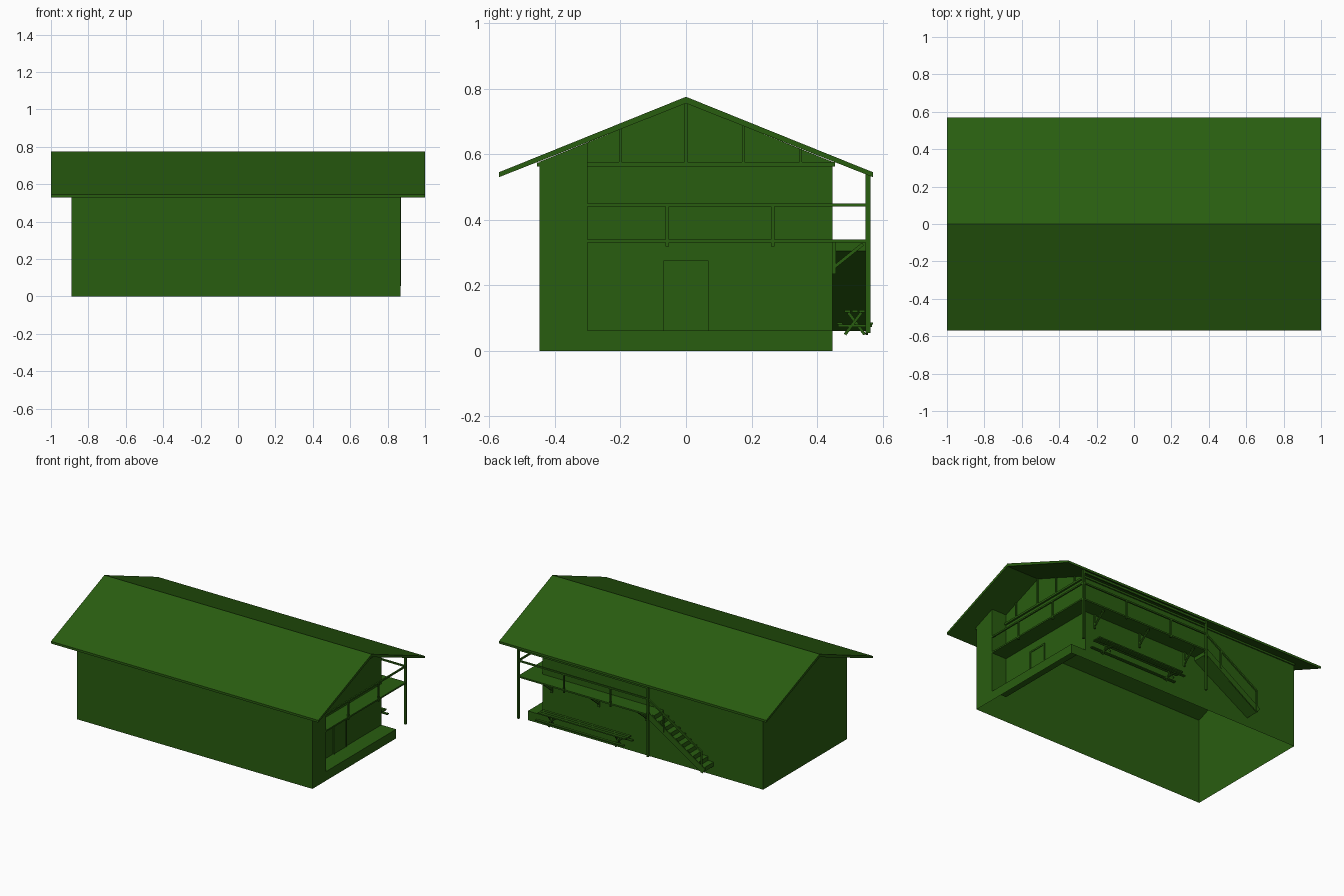
import bpy, bmesh, math
from mathutils import Vector

if "Cube" in bpy.data.objects:
    bpy.data.objects.remove(bpy.data.objects["Cube"])

green = bpy.data.materials.new("dark_green")
green.diffuse_color = (0.022, 0.11, 0.005, 1)
green.use_nodes = True
green.node_tree.nodes["Principled BSDF"].inputs["Base Color"].default_value = green.diffuse_color


def make(name, verts, faces):
    me = bpy.data.meshes.new(name)
    me.from_pydata(verts, [], faces)
    bm = bmesh.new()
    bm.from_mesh(me)
    bmesh.ops.remove_doubles(bm, verts=bm.verts, dist=1e-5)
    bmesh.ops.recalc_face_normals(bm, faces=bm.faces)
    bm.to_mesh(me)
    bm.free()
    me.materials.append(green)
    ob = bpy.data.objects.new(name, me)
    bpy.context.collection.objects.link(ob)
    return ob


def prism(name, pts, a, b, axis):
    """Extrude a closed profile from a to b along x (pts = y,z) or y (pts = x,z)."""
    place = (lambda t, p: (t, p[0], p[1])) if axis == 'x' else (lambda t, p: (p[0], t, p[1]))
    n = len(pts)
    verts = [place(a, p) for p in pts] + [place(b, p) for p in pts]
    faces = [list(range(n)), list(range(n, 2 * n))]
    faces += [[i, (i + 1) % n, n + (i + 1) % n, n + i] for i in range(n)]
    return make(name, verts, faces)


def box(name, x0, x1, y0, y1, z0, z1):
    return prism(name, [(y0, z0), (y1, z0), (y1, z1), (y0, z1)], x0, x1, 'x')


def beam(name, p, q, w, h):
    """Straight bar between two points with a w by h cross-section."""
    p, q = Vector(p), Vector(q)
    d = (q - p).normalized()
    side = d.cross(Vector((0, 0, 1))).normalized() * w / 2
    up = side.cross(d).normalized() * h / 2
    ring = [side + up, up - side, -side - up, side - up]
    verts = [p + r for r in ring] + [q + r for r in ring]
    faces = [[0, 1, 2, 3], [4, 5, 6, 7]]
    faces += [[i, (i + 1) % 4, 4 + (i + 1) % 4, 4 + i] for i in range(4)]
    return make(name, verts, faces)


# Main dimensions
XL, XR, XW = -0.89, 0.87, 0.76      # left wall, right wall, recessed wall
Y, YP, YO = 0.447, -0.30, 0.555     # wall half depth, pier side, outer post line
FL, DECK, RAIL = 0.062, 0.34, 0.445  # porch floor, balcony top, rail height
SLOPE = 0.4035


def under(y):
    return 0.757 - SLOPE * abs(y)


# Roof: thin folded slab
prism("roof", [(-0.57, 0.545), (0, 0.775), (0.57, 0.545), (0.57, 0.53),
               (0, 0.755), (-0.57, 0.53)], -1, 1, 'x')

# House shell, open underneath, with a recessed porch at the right end
polys = [
    [(XL, -Y, 0), (XR, -Y, 0), (XR, -Y, under(Y)), (XL, -Y, under(Y))],
    [(XL, -Y, 0), (XL, -Y, under(Y)), (XL, 0, under(0)), (XL, Y, under(Y)), (XL, Y, 0)],
    [(XL, Y, 0), (XR, Y, 0), (XR, Y, FL), (XW, Y, FL), (XW, Y, under(Y)), (XL, Y, under(Y))],
    [(XR, -Y, 0), (XR, Y, 0), (XR, Y, FL), (XR, YP, FL), (XR, YP, under(YP)), (XR, -Y, under(Y))],
    [(XR, YP, FL), (XW, YP, FL), (XW, YP, under(YP)), (XR, YP, under(YP))],
    [(XW, YP, FL), (XW, Y, FL), (XW, Y, under(Y)), (XW, 0, under(0)), (XW, YP, under(YP))],
    [(XW, YP, FL), (XR, YP, FL), (XR, Y, FL), (XW, Y, FL)],
]
verts, faces = [], []
for poly in polys:
    faces.append(list(range(len(verts), len(verts) + len(poly))))
    verts += poly
make("house_shell", verts, faces)

# Door and frame in the recessed wall
box("door", XW, XW + 0.004, -0.06, 0.06, FL, 0.265)
for s in (-1, 1):
    y = s * 0.064
    box("door_jamb", XW, XW + 0.008, y - 0.005, y + 0.005, FL, 0.275)
box("door_head", XW, XW + 0.008, -0.069, 0.069, 0.265, 0.275)

# Tie beam and studs in the recessed gable, wall plates under the eaves
box("gable_tie", XW, XW + 0.012, YP, Y + 0.008, 0.563, 0.576)
for y in (-0.2, 0, 0.175, 0.35):
    box("gable_stud", XW, XW + 0.008, y - 0.004, y + 0.004, 0.576, under(y))
for s in (-1, 1):
    box("wall_plate", XL, XW if s > 0 else XR, s * (Y + 0.004) - 0.004,
        s * (Y + 0.004) + 0.004, 0.563, 0.575)

# Balcony deck around the right end and the back
XS = -0.104                          # stair head
box("end_balcony_deck", XW, XR, YP, YO, DECK - 0.01, DECK)
box("back_balcony_deck", XS, XW, Y, YO, DECK - 0.01, DECK)

# Full-height posts and eave beam
for x in (XR - 0.005, XS):
    box("tall_post", x - 0.007, x + 0.007, YO - 0.007, YO + 0.007, 0.055, 0.54)
box("eave_beam", XS, XR, YO - 0.005, YO + 0.005, 0.515, 0.53)

# Railings
box("end_rail", XR - 0.01, XR, YP, YO, RAIL - 0.005, RAIL + 0.005)
box("back_rail", XS, XR, YO - 0.005, YO + 0.005, RAIL - 0.005, RAIL + 0.005)
for y in (-0.057, 0.265):
    box("end_rail_post", XR - 0.01, XR, y - 0.005, y + 0.005, 0.318, RAIL)
for x in (0.525, 0.176):
    box("back_rail_post", x - 0.005, x + 0.005, YO - 0.005, YO + 0.005, 0.318, RAIL)

# Triangular brackets under the back balcony
for x in (0.69, 0.335, -0.02):
    box("bracket_upright", x - 0.006, x + 0.006, Y, Y + 0.01, 0.235, DECK - 0.01)
    beam("bracket_brace", (x, Y + 0.004, 0.255), (x, YO - 0.015, 0.326), 0.01, 0.01)

# Stair: stepped on top, sloping underneath
XF, steps = -0.52, 10
dx, dz = (XS - XF) / steps, (DECK - 0.06) / steps
profile = [(XS, DECK - 0.035)]
for i in range(steps):
    z = DECK - i * dz
    profile += [(XS - i * dx, z), (XS - (i + 1) * dx, z)]
profile += [(XF, 0.06)]
prism("stair", profile, Y, YO - 0.008, 'y')
beam("stair_stringer", (XS, YO - 0.004, DECK - 0.01), (XF, YO - 0.004, 0.065), 0.008, 0.04)

# Stair handrail, baluster and newel
beam("stair_handrail", (XS, YO, RAIL), (-0.505, YO, 0.195), 0.01, 0.011)
box("stair_baluster", -0.225, -0.215, YO - 0.005, YO + 0.005, 0.25, 0.372)
box("stair_newel", -0.51, -0.5, YO - 0.005, YO + 0.005, 0.055, 0.2)

# Long picnic table behind the house
T0, T1, TY = 0.07, 0.73, 0.515
for k in (-1, 0, 1):
    y = TY + k * 0.022
    box("table_plank", T0, T1, y - 0.009, y + 0.009, 0.117, 0.125)
for s in (-1, 1):
    y = TY + s * 0.046
    box("bench_plank", T0, T1, y - 0.009, y + 0.009, 0.08, 0.087)
for x in (T0 + 0.08, T1 - 0.08):
    box("bench_support", x - 0.005, x + 0.005, TY - 0.052, TY + 0.052, 0.073, 0.08)
    for s in (-1, 1):
        beam("table_leg", (x + s * 0.005, TY - s * 0.03, 0.05),
             (x + s * 0.005, TY + s * 0.02, 0.117), 0.008, 0.009)
